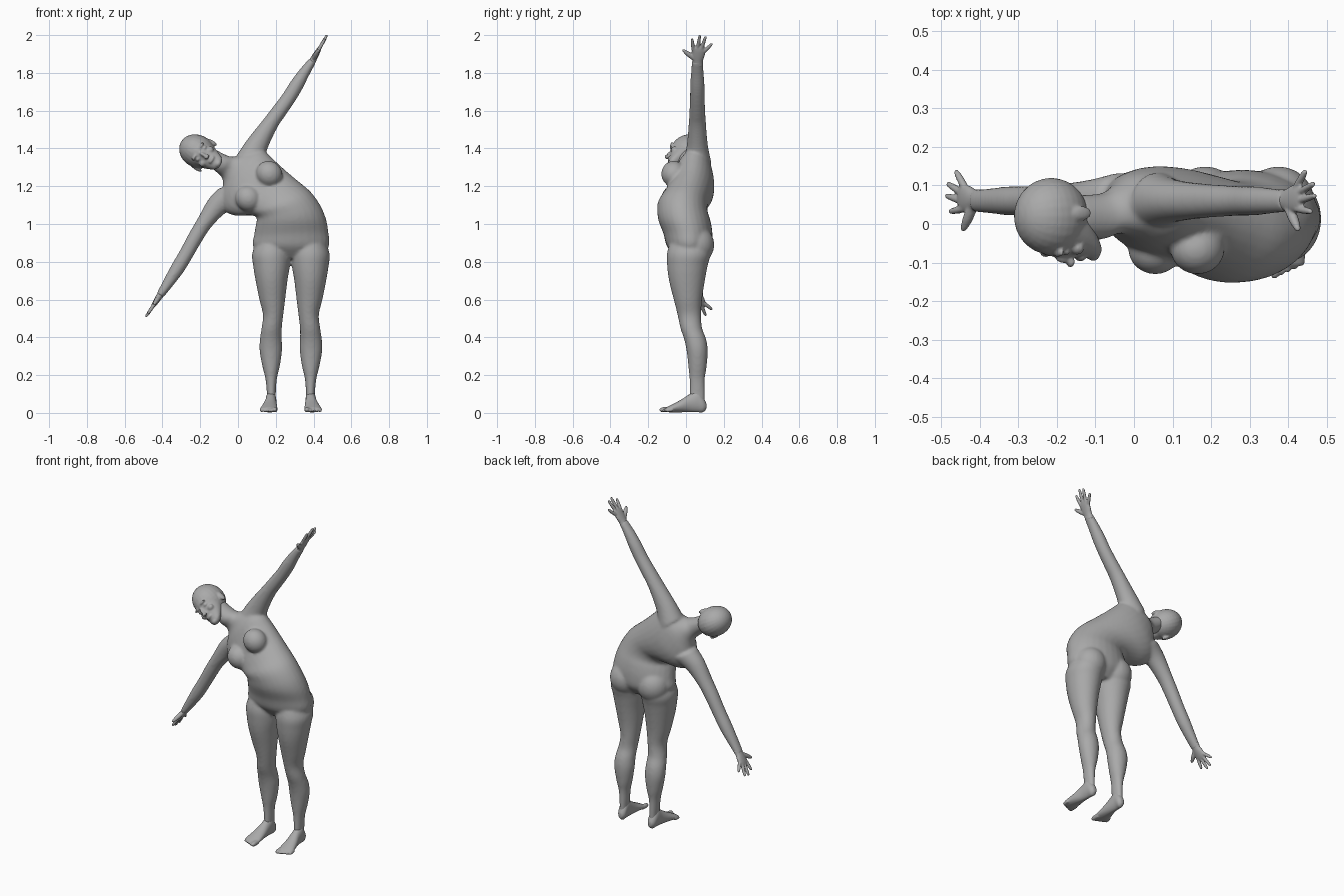
import bpy, bmesh, math
from mathutils import Vector, Matrix

old = bpy.data.objects.get("Cube")
if old:
    bpy.data.objects.remove(old)

clay = bpy.data.materials.new("clay_grey")
clay.use_nodes = True
clay.diffuse_color = (0.4, 0.4, 0.4, 1)
clay.node_tree.nodes["Principled BSDF"].inputs["Base Color"].default_value = (0.4, 0.4, 0.4, 1)

X, Y, Z = Vector((1, 0, 0)), Vector((0, 1, 0)), Vector((0, 0, 1))
SIDES = 28


def spline(a, b, c, d, t):
    return 0.5 * (2 * b + (c - a) * t + (2 * a - 5 * b + 4 * c - d) * t * t
                  + (3 * b - a - 3 * c + d) * t ** 3)


def loft(bm, rings, steps=4):
    """Skin smooth elliptical rings, each (centre, half width, half depth)."""
    n = len(rings)
    fine = []
    for i in range(n - 1):
        near = [rings[max(0, min(n - 1, i + k))] for k in (-1, 0, 1, 2)]
        for s in range(steps):
            fine.append([spline(*[r[j] for r in near], s / steps) for j in range(3)])
    fine.append(rings[-1])
    loops = []
    for c, u, v in fine:
        angles = [2 * math.pi * k / SIDES for k in range(SIDES)]
        loops.append([bm.verts.new(c + u * math.cos(a) + v * math.sin(a)) for a in angles])
    faces = [bm.faces.new(loops[0]), bm.faces.new(loops[-1])]
    for p, q in zip(loops, loops[1:]):
        for k in range(SIDES):
            m = (k + 1) % SIDES
            faces.append(bm.faces.new((p[k], p[m], q[m], q[k])))
    bmesh.ops.recalc_face_normals(bm, faces=faces)


def blob(bm, centre, radii, axes=(X, Y, Z)):
    """Ellipsoid along the given axes."""
    m = Matrix([a * r for a, r in zip(axes, radii)]).transposed().to_4x4()
    bmesh.ops.create_uvsphere(bm, u_segments=24, v_segments=16, radius=1,
                              matrix=Matrix.Translation(centre) @ m)


def tube(bm, points, side, depth=None):
    """Round limb through (position, radius across, radius deep)."""
    depth = depth or Y
    loft(bm, [(Vector(p), side * a, depth * b) for p, a, b in points])


def finger(bm, start, end, r0, r1):
    d = (end - start).normalized()
    u = d.orthogonal().normalized()
    v = d.cross(u)
    loft(bm, [(start, u * r0, v * r0), (start.lerp(end, 0.5), u * r0, v * r0),
              (end - d * r1, u * r1, v * r1), (end, u * r1 * 0.4, v * r1 * 0.4)])


def finish(name, bm, voxel, smoothing):
    """Fuse the overlapping volumes into one skin."""
    mesh = bpy.data.meshes.new(name)
    bm.normal_update()
    bm.to_mesh(mesh)
    bm.free()
    mesh.materials.append(clay)
    ob = bpy.data.objects.new(name, mesh)
    bpy.context.collection.objects.link(ob)
    mod = ob.modifiers.new("fuse", 'REMESH')
    mod.mode = 'VOXEL'
    mod.voxel_size = voxel
    mod.use_smooth_shade = True
    mod = ob.modifiers.new("soften", 'SMOOTH')
    mod.factor = 0.5
    mod.iterations = smoothing


def span(xa, za, xb, zb, front, back):
    """Ring across two outline points, with front and back depth."""
    a, b = Vector((xa, 0, za)), Vector((xb, 0, zb))
    return (a + b) / 2 + Y * (front + back) / 2, (b - a) / 2, Y * (back - front) / 2


# Torso bending sideways, up into the neck
body = bmesh.new()
torso = [(.15, .82, .41, .82, -.05, .09), (.08, .88, .48, .88, -.10, .135),
         (.085, .94, .478, .96, -.12, .14), (.095, 1, .465, 1.03, -.145, .13),
         (.1, 1.03, .435, 1.1, -.152, .115), (.08, 1.045, .385, 1.17, -.15, .115),
         (.04, 1.045, .315, 1.23, -.125, .13), (-.02, 1.045, .25, 1.285, -.10, .145),
         (-.07, 1.07, .19, 1.34, -.08, .15), (-.09, 1.13, .13, 1.39, -.055, .14),
         (-.08, 1.2, .06, 1.385, -.03, .125), (-.085, 1.245, -.005, 1.36, -.025, .10),
         (-.115, 1.275, -.05, 1.36, -.04, .08), (-.18, 1.33, -.13, 1.4, -.04, .075)]
loft(body, [span(*r) for r in torso])

# Breasts
lean, across = Vector((-.75, 0, .66)), Vector((.66, 0, .75))
for x, z in ((.165, 1.265), (.055, 1.135)):
    blob(body, Vector((x, -.065, z)), (.068, .066, .072), (across, Y, lean))

# Legs and buttocks, mirrored about the hips
MID = 0.28
leg = [(.12, .25, .94, -.07, .1), (.076, .278, .85, -.1, .13), (.08, .275, .78, -.1, .115),
       (.093, .262, .7, -.09, .1), (.113, .25, .6, -.065, .085), (.132, .24, .52, -.045, .08),
       (.125, .232, .45, -.03, .085), (.116, .232, .39, -.01, .107),
       (.114, .233, .33, .003, .115), (.128, .222, .25, .012, .11),
       (.145, .206, .18, .018, .1), (.153, .2, .1, .02, .1), (.155, .198, .04, .02, .1)]
for flip in (1, -1):
    def place(x):
        return MID + flip * (x - MID)
    loft(body, [span(place(a), z, place(b), z, f, k) for a, b, z, f, k in leg])
    blob(body, Vector((place(.185), .055, .89)), (.095, .095, .1))

# Arms: one raised, one lowered
arms = {"left": [(.06, 1.32), (.1, 1.415), (.17, 1.53), (.22, 1.6), (.27, 1.67),
                 (.31, 1.735), (.35, 1.8), (.395, 1.865)],
        "right": [(-.03, 1.15), (-.105, 1.1), (-.175, 1.01), (-.225, .93), (-.275, .84),
                  (-.32, .765), (-.365, .695), (-.413, .622)]}
across_r = [.08, .06, .043, .04, .038, .037, .03, .021]
deep_r = [.075, .056, .046, .042, .039, .038, .034, .029]
for name, path in arms.items():
    pts = [Vector((x, .06, z)) for x, z in path]
    d = (pts[-1] - pts[1]).normalized()
    tube(body, list(zip(pts, across_r, deep_r)), Y.cross(d))
finish("body", body, .008, 8)

# Hands with spread fingers, as (base depth, tip reach, tip depth)
for name, path in arms.items():
    hand = bmesh.new()
    (x0, z0), (x1, z1) = path[-2:]
    wrist = Vector((x1, .062, z1))
    d = Vector((x1 - x0, 0, z1 - z0)).normalized()
    if name == "left":
        d = Vector((.49, 0, .872))
    size = 1 if name == "left" else .88
    flat = Y.cross(d)

    def at(reach, side, lift=0):
        return wrist + d * reach * size + Y * side + flat * lift
    tube(hand, [(at(-.03, 0), .021, .029), (at(0, 0), .018, .028), (at(.03, .002), .016, .035),
                (at(.06, .005), .013, .037), (at(.08, .006), .009, .034)], flat)
    for base, reach, tip in ((-.022, .135, -.03), (-.004, .156, .012),
                             (.015, .148, .043), (.034, .104, .077)):
        finger(hand, at(.055, base), at(reach, tip), .0095, .007)
    finger(hand, at(.012, -.018), at(.066, -.08), .013, .008)
    finish(name + "_hand", hand, .004, 3)

# Feet with toes
foot = [(.108, .165, .19, .02, .05), (.09, .152, .202, .003, .085), (.06, .147, .203, .003, .12),
        (.02, .143, .204, .003, .1), (-.03, .13, .207, .003, .068), (-.08, .118, .21, .003, .042),
        (-.108, .12, .208, .004, .028)]
for name, flip in (("right_foot", 1), ("left_foot", -1)):
    bm = bmesh.new()
    loft(bm, [(Vector((MID + flip * ((a + b) / 2 - MID), y, (lo + hi) / 2)),
               X * (b - a) / 2, Z * (hi - lo) / 2) for y, a, b, lo, hi in foot])
    for i in range(5):
        x = MID + flip * (.195 - i * .0175 - MID)
        r = .014 if i == 0 else .0095
        finger(bm, Vector((x, -.085 + i * .004, .018)),
               Vector((x, -.142 + i * .008, r + .002)), r, r * .85)
    finish(name, bm, .005, 3)

# Head tilted with the spine
up, side = Vector((-.86, 0, .51)), Vector((.51, 0, .86))
frame = (side, Y, up)
centre = Vector((-.215, .02, 1.385))


def on_head(s, y, h):
    return centre + side * s + Y * (y - centre.y) + up * h


head = bmesh.new()
blob(head, centre, (.086, .1, .1), frame)
face = [(-.142, .018, -.085, -.05), (-.125, .038, -.09, -.025), (-.09, .055, -.087, .03),
        (-.05, .067, -.085, .07), (0, .076, -.084, .1), (.04, .07, -.07, .1)]
loft(head, [(on_head(0, (f + k) / 2, h), side * w, Y * (k - f) / 2) for h, w, f, k in face])
blob(head, on_head(0, -.088, -.04), (.010, .014, .026), frame)
blob(head, on_head(0, -.098, -.058), (.015, .015, .010), frame)
blob(head, on_head(0, -.087, -.088), (.023, .010, .010), frame)
blob(head, on_head(0, -.084, -.127), (.018, .012, .014), frame)
for s in (1, -1):
    blob(head, on_head(s * .032, -.074, -.002), (.026, .012, .008), frame)
    blob(head, on_head(s * .032, -.072, -.024), (.016, .010, .008), frame)
    blob(head, on_head(s * .038, -.062, -.055), (.022, .018, .018), frame)
    blob(head, on_head(s * .08, .028, -.042), (.010, .019, .032), frame)
finish("head", head, .005, 3)
